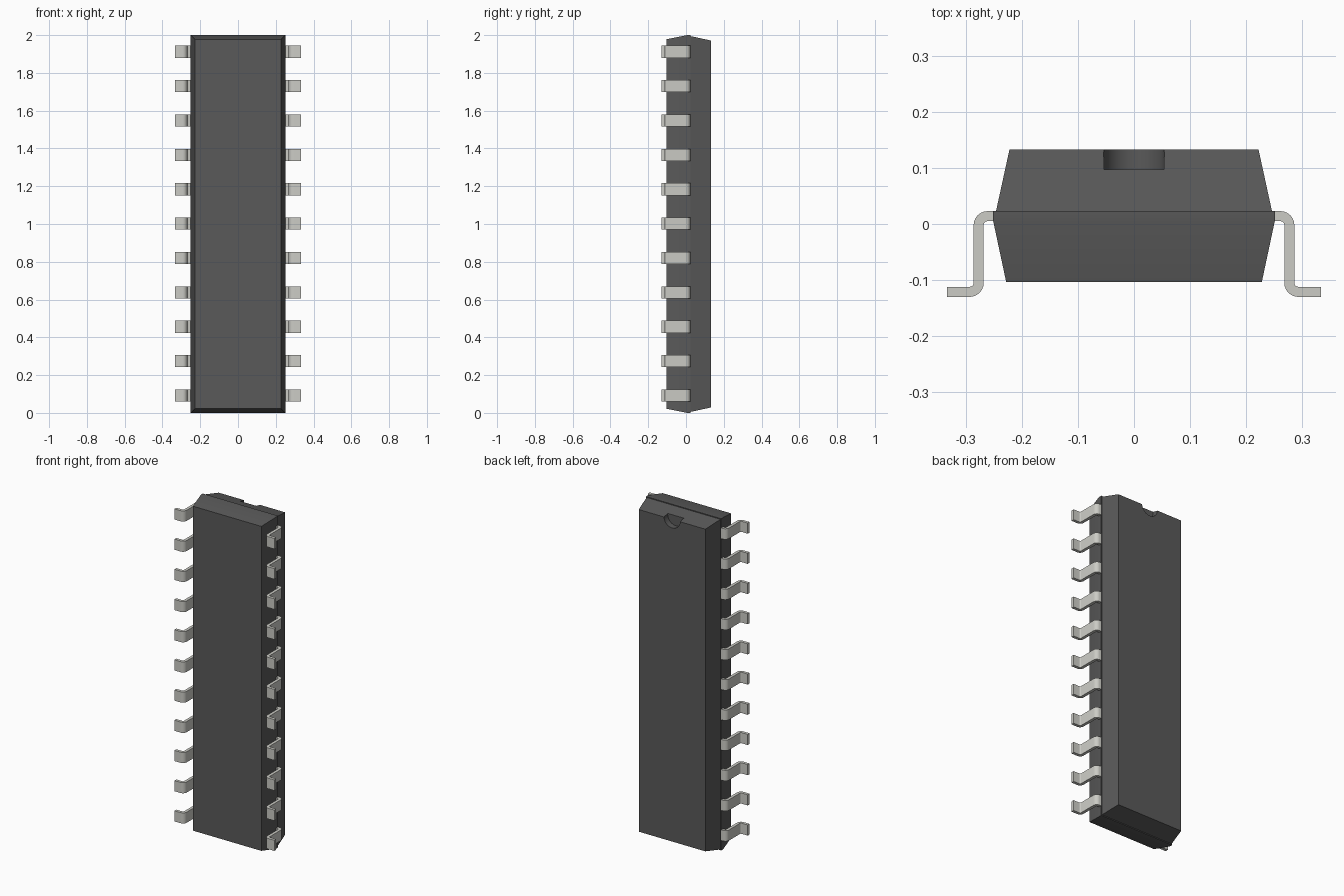
import bpy, bmesh, math

if "Cube" in bpy.data.objects:
    bpy.data.objects.remove(bpy.data.objects["Cube"])

def material(name, rgb):
    m = bpy.data.materials.new(name)
    m.diffuse_color = (*rgb, 1)
    m.use_nodes = True
    m.node_tree.nodes["Principled BSDF"].inputs["Base Color"].default_value = m.diffuse_color
    return m

def finish(name, bm, mat=None):
    bmesh.ops.recalc_face_normals(bm, faces=bm.faces)
    me = bpy.data.meshes.new(name)
    bm.to_mesh(me)
    bm.free()
    ob = bpy.data.objects.new(name, me)
    bpy.context.collection.objects.link(ob)
    if mat:
        me.materials.append(mat)
    return ob

def smooth(ob):
    bpy.ops.object.select_all(action='DESELECT')
    ob.select_set(True)
    bpy.context.view_layer.objects.active = ob
    bpy.ops.object.shade_smooth_by_angle(angle=math.radians(30))

def arc(cx, cy, r, a0, a1, n=6):
    angles = [math.radians(a0 + (a1 - a0) * i / n) for i in range(n + 1)]
    return [(cx + r * math.cos(a), cy + r * math.sin(a)) for a in angles]

plastic = material("dark_plastic", (0.1, 0.1, 0.1))
metal = material("pale_metal", (0.6, 0.6, 0.56))

# Body: rectangular sections (y, half width, end inset), tapered to both faces
bm = bmesh.new()
rings = []
for y, w, e in [(-0.103, 0.228, 0.022), (0.005, 0.251, 0), (0.023, 0.251, 0),
                (0.023, 0.246, 0.005), (0.133, 0.222, 0.029)]:
    rings.append([bm.verts.new(p) for p in
                  [(-w, y, e), (w, y, e), (w, y, 2 - e), (-w, y, 2 - e)]])
for a, b in zip(rings, rings[1:]):
    for i in range(4):
        j = (i + 1) % 4
        bm.faces.new((a[i], a[j], b[j], b[i]))
bm.faces.new(rings[0])
bm.faces.new(rings[-1])
body = finish("chip_body", bm, plastic)

# Half-round orientation notch at the top of the back face
bpy.ops.mesh.primitive_cylinder_add(vertices=48, radius=0.054, depth=0.1,
                                    location=(0, 0.147, 1.973),
                                    rotation=(math.pi / 2, 0, 0))
cutter = bpy.context.object
cutter.name = "notch_cutter"
cutter.data.materials.append(plastic)
cut = body.modifiers.new("notch", 'BOOLEAN')
cut.operation = 'DIFFERENCE'
cut.solver = 'EXACT'
cut.object = cutter
bpy.context.view_layer.objects.active = body
bpy.ops.object.modifier_apply(modifier=cut.name)
bpy.data.objects.remove(cutter)
smooth(body)

# Gull-wing lead profile in x, y: outer side out, inner side back
profile = ([(0.235, 0.023)] + arc(0.261, -0.002, 0.025, 90, 0)
           + arc(0.293, -0.105, 0.007, 180, 270)
           + [(0.333, -0.112), (0.333, -0.13)]
           + arc(0.293, -0.105, 0.025, 270, 180)
           + arc(0.261, -0.002, 0.007, 0, 90) + [(0.235, 0.005)])
width, pitch, count = 0.064, 0.182, 11
z0 = 1.002 - pitch * (count - 1) / 2 - width / 2
bm = bmesh.new()
face = bm.faces.new([bm.verts.new((x, y, z0)) for x, y in profile])
ext = bmesh.ops.extrude_face_region(bm, geom=[face])["geom"]
bmesh.ops.translate(bm, vec=(0, 0, width),
                    verts=[v for v in ext if isinstance(v, bmesh.types.BMVert)])
leads = finish("leads", bm, metal)
smooth(leads)

# Repeat the lead up the side and mirror to the other side
row = leads.modifiers.new("row", 'ARRAY')
row.count = count
row.use_relative_offset = False
row.use_constant_offset = True
row.constant_offset_displace = (0, 0, pitch)
leads.modifiers.new("both_sides", 'MIRROR')
